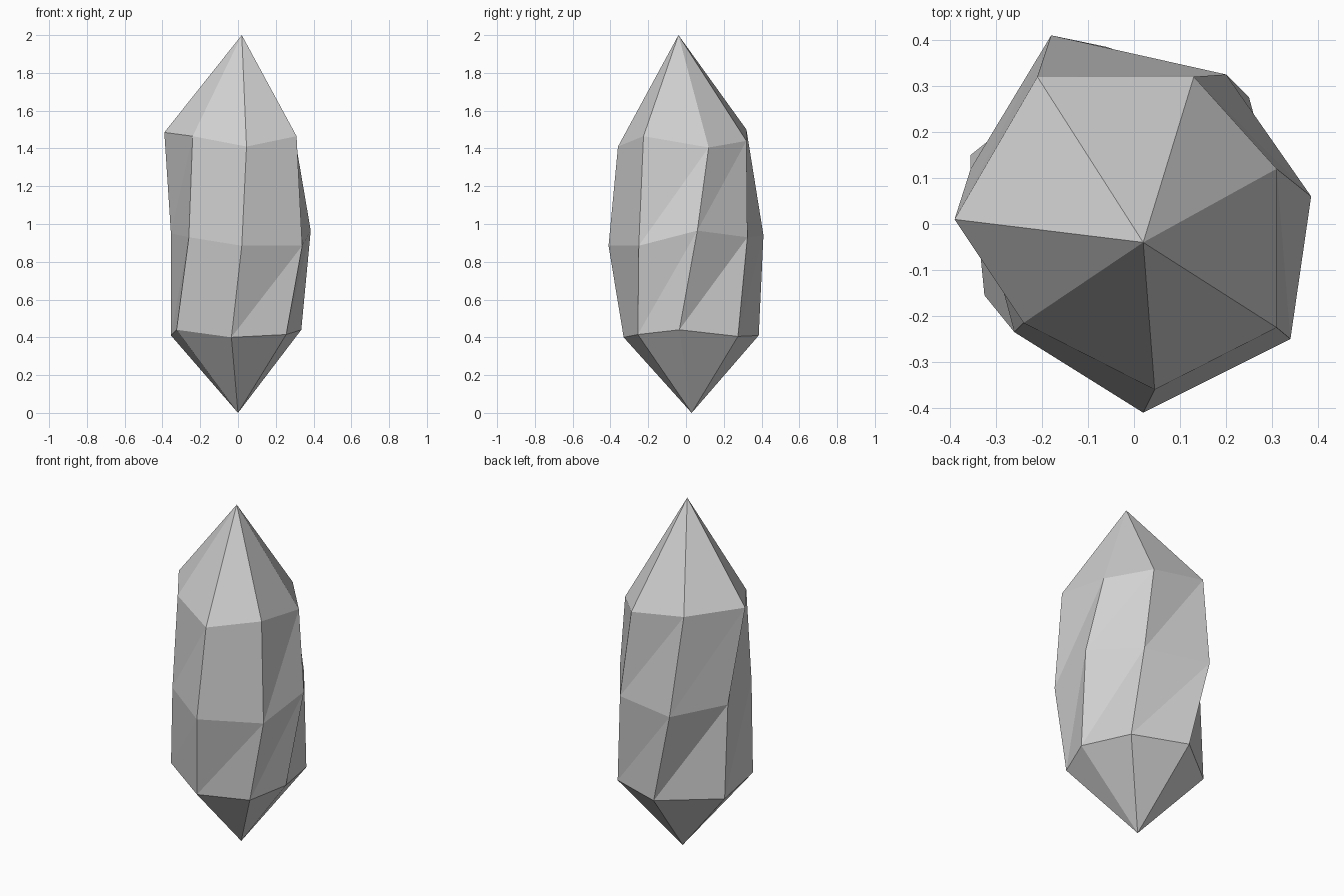
import bpy, bmesh

if "Cube" in bpy.data.objects:
    bpy.data.objects.remove(bpy.data.objects["Cube"])

# Seven-sided twisted crystal: three rings between two points
bottom_tip = (0.0, 0.03, 0.0)
top_tip = (0.02, -0.04, 2.0)
rings = [
    # lower ring
    [(-0.035, -0.33, 0.40), (0.255, -0.255, 0.415), (0.335, -0.035, 0.44), (0.25, 0.275, 0.405),
     (-0.06, 0.385, 0.41), (-0.355, 0.15, 0.41), (-0.325, -0.155, 0.44)],
    # middle ring
    [(0.02, -0.41, 0.885), (0.34, -0.25, 0.885), (0.385, 0.06, 0.965), (0.20, 0.325, 0.93),
     (-0.18, 0.41, 0.94), (-0.355, 0.12, 0.95), (-0.26, -0.235, 0.93)],
    # upper ring
    [(0.045, -0.36, 1.41), (0.31, -0.225, 1.465), (0.31, 0.12, 1.405), (0.13, 0.32, 1.44),
     (-0.21, 0.32, 1.50), (-0.39, 0.01, 1.485), (-0.24, -0.215, 1.465)],
]

bm = bmesh.new()
low, high = bm.verts.new(bottom_tip), bm.verts.new(top_tip)
loops = [[bm.verts.new(p) for p in ring] for ring in rings]
n = len(loops[0])
for i in range(n):
    j = (i + 1) % n
    # pointed ends
    bm.faces.new((low, loops[0][j], loops[0][i]))
    bm.faces.new((high, loops[2][i], loops[2][j]))
    # twisted sides, split along the rising diagonal
    for a, b in zip(loops, loops[1:]):
        bm.faces.new((a[i], a[j], b[j]))
        bm.faces.new((a[i], b[j], b[i]))
bmesh.ops.recalc_face_normals(bm, faces=bm.faces)

mesh = bpy.data.meshes.new("crystal")
bm.to_mesh(mesh)
bm.free()
grey = bpy.data.materials.new("pale grey")
grey.diffuse_color = (0.64, 0.64, 0.64, 1)
grey.use_nodes = True
grey.node_tree.nodes["Principled BSDF"].inputs["Base Color"].default_value = grey.diffuse_color
mesh.materials.append(grey)
bpy.context.collection.objects.link(bpy.data.objects.new("crystal", mesh))
